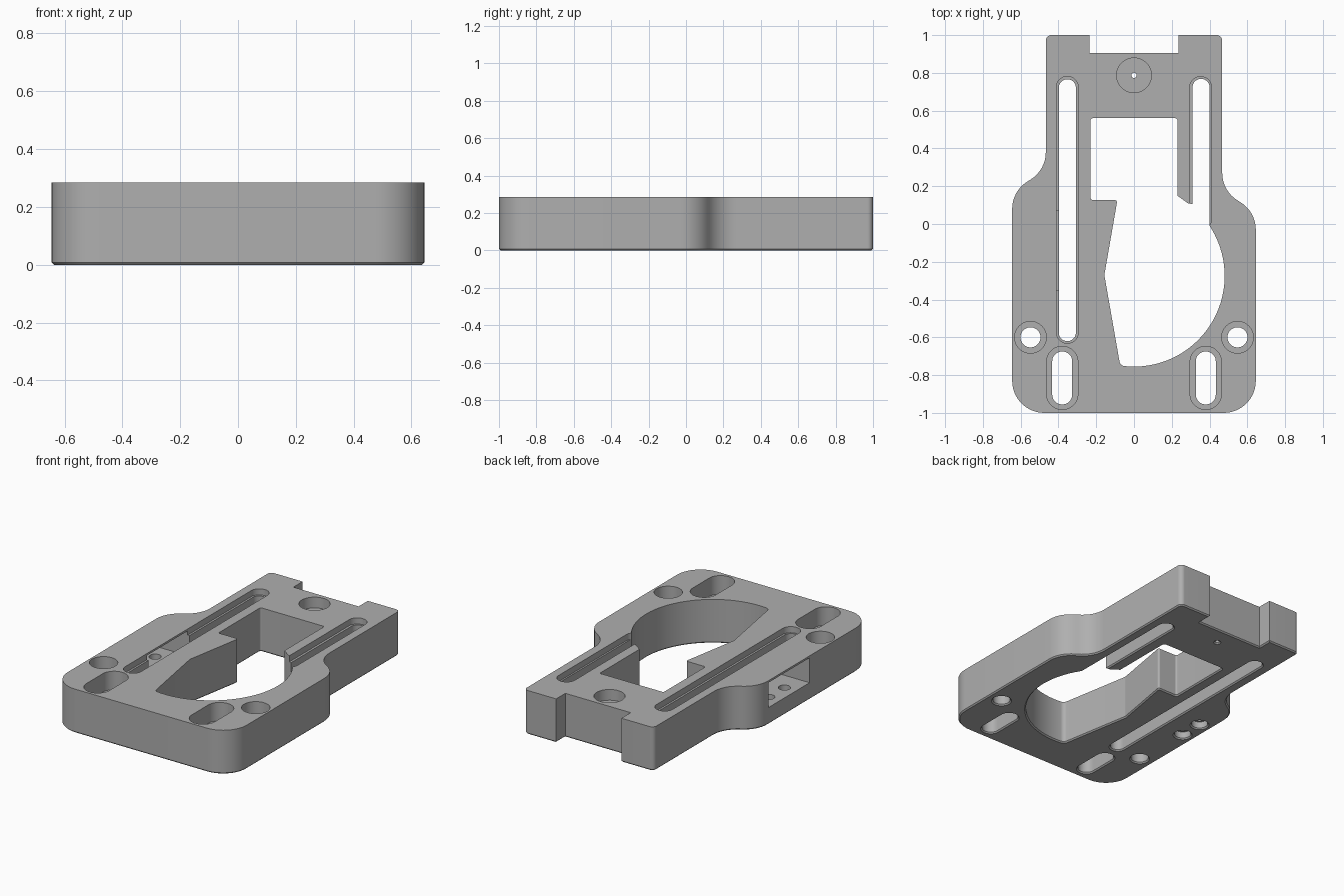
import bpy, bmesh, math
from mathutils import Vector

if "Cube" in bpy.data.objects:
    bpy.data.objects.remove(bpy.data.objects["Cube"])

HEIGHT = 0.285

grey = bpy.data.materials.new("machined_grey")
grey.use_nodes = True
colour = (0.43, 0.43, 0.43, 1)
grey.diffuse_color = colour
grey.node_tree.nodes["Principled BSDF"].inputs["Base Color"].default_value = colour


def rounded(corners):
    """Turn (x, y, radius) corners into an outline with filleted corners."""
    out = []
    for i, (x, y, r) in enumerate(corners):
        p = Vector((x, y))
        if r == 0:
            out.append(p)
            continue
        a = (Vector(corners[i - 1][:2]) - p).normalized()
        b = (Vector(corners[(i + 1) % len(corners)][:2]) - p).normalized()
        half = a.angle(b) / 2
        centre = p + (a + b).normalized() * r / math.sin(half)
        start = p + a * r / math.tan(half) - centre
        turn = math.pi - 2 * half
        if a.x * b.y - a.y * b.x > 0:
            turn = -turn
        steps = max(3, round(abs(turn) / math.radians(7)))
        for k in range(steps + 1):
            t = turn * k / steps
            c, s = math.cos(t), math.sin(t)
            out.append(centre + Vector((start.x * c - start.y * s, start.x * s + start.y * c)))
    return out


def rounded_rect(x, y, half_w, half_l, r):
    return rounded([(x - half_w, y - half_l, r), (x + half_w, y - half_l, r),
                    (x + half_w, y + half_l, r), (x - half_w, y + half_l, r)])


def capsule(x, y, radius, half_l):
    return rounded_rect(x, y, radius, half_l, radius * 0.99)


def circle(x, y, r, n=48):
    return [Vector((x + r * math.cos(math.tau * k / n), y + r * math.sin(math.tau * k / n)))
            for k in range(n)]


def prism(name, outline, z0, z1):
    bm = bmesh.new()
    face = bm.faces.new([bm.verts.new((p.x, p.y, z0)) for p in outline])
    ext = bmesh.ops.extrude_face_region(bm, geom=[face])
    top = [v for v in ext["geom"] if isinstance(v, bmesh.types.BMVert)]
    bmesh.ops.translate(bm, verts=top, vec=(0, 0, z1 - z0))
    bmesh.ops.recalc_face_normals(bm, faces=bm.faces)
    mesh = bpy.data.meshes.new(name)
    bm.to_mesh(mesh)
    bm.free()
    ob = bpy.data.objects.new(name, mesh)
    bpy.context.collection.objects.link(ob)
    mesh.materials.append(grey)
    return ob


# Plate outline with a wide front, waisted sides and a notched back
plate = prism("mounting_plate", rounded([
    (-0.645, -1, 0.17), (0.645, -1, 0.17),
    (0.645, 0.065, 0.17), (0.467, 0.175, 0.17),
    (0.467, 1, 0.03), (0.235, 1, 0), (0.235, 0.905, 0),
    (-0.235, 0.905, 0), (-0.235, 1, 0), (-0.467, 1, 0.03),
    (-0.467, 0.285, 0.17), (-0.645, 0.175, 0.17)]), 0, HEIGHT)


def cut(outline, z0=-0.1, z1=HEIGHT + 0.1):
    cutter = prism("cutter", outline, z0, z1)
    mod = plate.modifiers.new("cut", "BOOLEAN")
    mod.operation = "DIFFERENCE"
    mod.solver = "EXACT"
    mod.object = cutter
    bpy.context.view_layer.objects.active = plate
    bpy.ops.object.modifier_apply(modifier=mod.name)
    bpy.data.objects.remove(cutter)


# Central opening: square window, round bay and the open right slot
bay = [(0.48 * math.cos(math.radians(a)), -0.275 + 0.48 * math.sin(math.radians(a)), 0)
       for a in range(-93, 32, 4)]
cut(rounded([(-0.23, 0.56, 0.012), (-0.23, 0.127, 0.012), (-0.088, 0.127, 0.012),
             (-0.157, -0.27, 0.02), (-0.073, -0.75, 0.03)] + bay +
            [(0.4, -0.01, 0), (0.4, 0.768, 0.044), (0.31, 0.768, 0.044),
             (0.31, 0.105, 0), (0.285, 0.11, 0), (0.23, 0.15, 0), (0.23, 0.56, 0.012)]))
cut(capsule(0.353, 0.375, 0.058, 0.405), HEIGHT - 0.04)

# Long left slot with its ledge
cut(capsule(-0.353, 0.073, 0.045, 0.693))
cut(capsule(-0.353, 0.075, 0.058, 0.706), HEIGHT - 0.04)

# Counterbored holes and slots at the front
for side in (-1, 1):
    cut(circle(side * 0.548, -0.6, 0.053))
    cut(circle(side * 0.548, -0.6, 0.084), HEIGHT - 0.14)
    cut(capsule(side * 0.38, -0.815, 0.053, 0.14))
    cut(capsule(side * 0.38, -0.815, 0.083, 0.167), HEIGHT - 0.12)

# Round recess with a pin hole at the back
cut(circle(0, 0.787, 0.092), HEIGHT - 0.07)
cut(circle(0, 0.787, 0.014, 16))

# Side pocket under a thin roof, with two stepped holes in its floor
cut([Vector(p) for p in ((-0.75, -0.35), (-0.35, -0.35), (-0.35, 0.07), (-0.75, 0.07))],
    0.11, HEIGHT - 0.013)
for y in (-0.21, -0.05):
    cut(circle(-0.562, y, 0.036, 32), -0.1, 0.15)
    cut(circle(-0.562, y, 0.05, 32), -0.1, 0.05)

# Small chamfer around every lower edge
bm = bmesh.new()
bm.from_mesh(plate.data)
lower = [e for e in bm.edges
         if all(abs(v.co.z) < 1e-4 for v in e.verts)
         and any(abs(f.normal.z) < 0.5 for f in e.link_faces)]
bmesh.ops.bevel(bm, geom=lower, offset=0.008, segments=1, affect="EDGES",
                profile=0.5, clamp_overlap=False)
bm.to_mesh(plate.data)
bm.free()

bpy.ops.object.select_all(action="DESELECT")
plate.select_set(True)
bpy.context.view_layer.objects.active = plate
bpy.ops.object.shade_smooth_by_angle(angle=math.radians(30))
